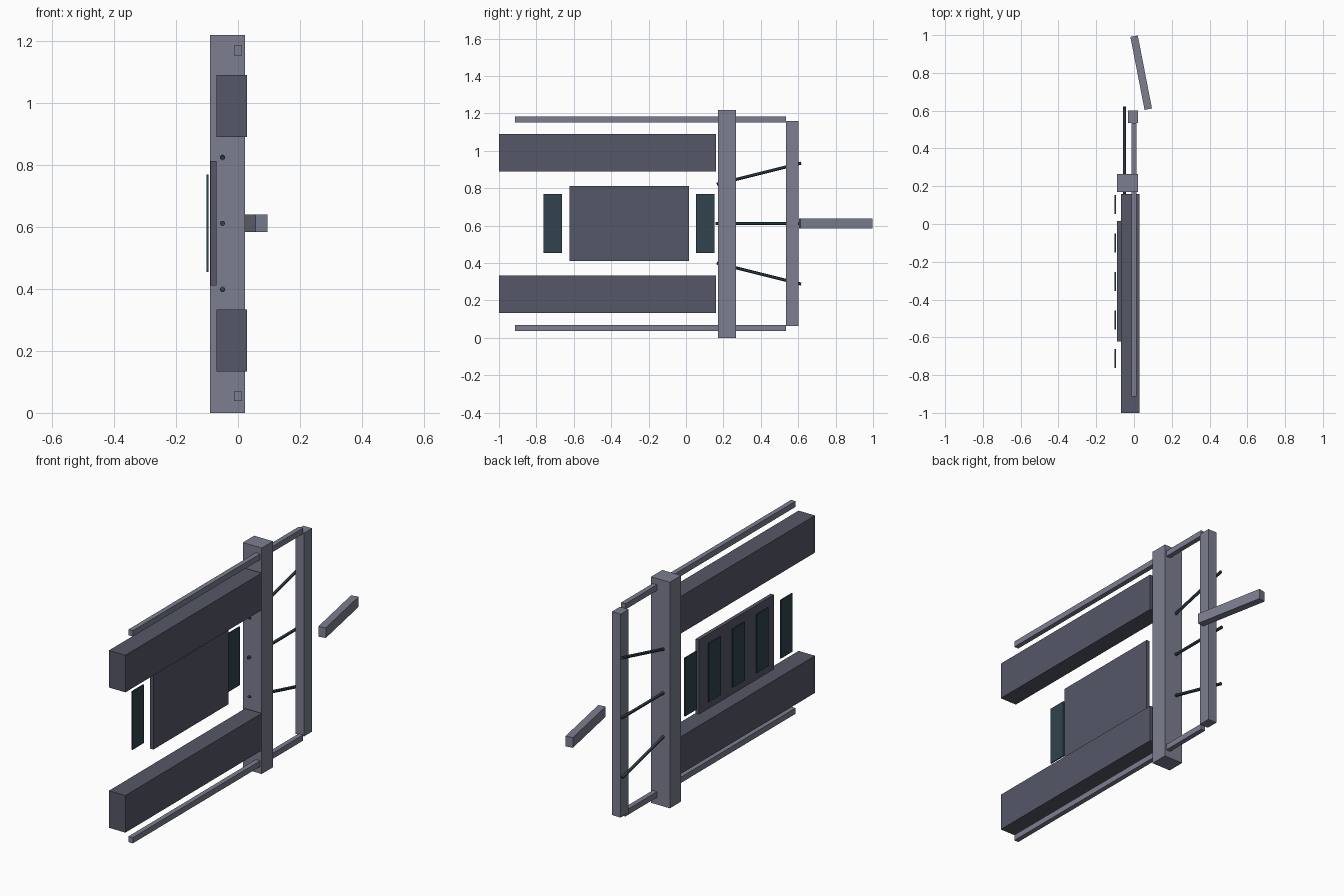
import bpy, math

if "Cube" in bpy.data.objects:
    bpy.data.objects.remove(bpy.data.objects["Cube"])

def material(name, rgb):
    m = bpy.data.materials.new(name)
    m.diffuse_color = (*rgb, 1)
    m.use_nodes = True
    m.node_tree.nodes["Principled BSDF"].inputs["Base Color"].default_value = m.diffuse_color
    return m

LIGHT = material("light_metal", (0.20, 0.21, 0.28))
DARK = material("dark_metal", (0.09, 0.095, 0.135))
TEAL = material("dark_teal", (0.03, 0.055, 0.075))
MID_Z = 0.611

def box(name, x, y, z, mat, rot_z=0):
    """Box from (min, max) ranges on each axis."""
    bpy.ops.mesh.primitive_cube_add(size=1, location=[(a + b) / 2 for a, b in (x, y, z)])
    o = bpy.context.object
    o.name = name
    o.scale = [b - a for a, b in (x, y, z)]
    o.rotation_euler.z = rot_z
    o.data.materials.append(mat)
    return o

# upright cross beam and rear bar
box("cross_beam", (-0.09, 0.022), (0.17, 0.266), (0, 1.218), LIGHT)
box("rear_bar", (-0.032, 0.02), (0.535, 0.602), (0.063, 1.159), LIGHT)

# mirrored main beams and thin outer rails
for side, s in (("upper", 1), ("lower", -1)):
    def span(a, b):
        return sorted((MID_Z + s * a, MID_Z + s * b))
    box(side + "_main_beam", (-0.069, 0.029), (-1, 0.16), span(0.278, 0.478), DARK)
    box(side + "_rail", (-0.013, 0.013), (-0.914, 0.535), span(0.542, 0.573), LIGHT)

# centre panel and the row of thin slats over it
box("centre_panel", (-0.089, -0.069), (-0.622, 0.016), (0.41, 0.812), DARK)
for i in range(5):
    y = 0.103 - 0.204 * i
    box(f"slat_{i + 1}", (-0.102, -0.095), (y - 0.05, y + 0.05), (0.455, 0.769), TEAL)

# tilted tail fin
box("tail_fin", (0.018, 0.058), (0.604, 0.998), (0.584, 0.639), LIGHT, math.radians(11))

# three fanned rods
for i in (-1, 0, 1):
    bpy.ops.mesh.primitive_cylinder_add(
        vertices=12, radius=0.008, depth=0.465, location=(-0.05, 0.39, MID_Z + 0.267 * i),
        rotation=(math.radians(-90 + 14 * i), 0, 0))
    o = bpy.context.object
    o.name = f"rod_{i + 2}"
    o.data.materials.append(TEAL)
    bpy.ops.object.shade_smooth_by_angle()
